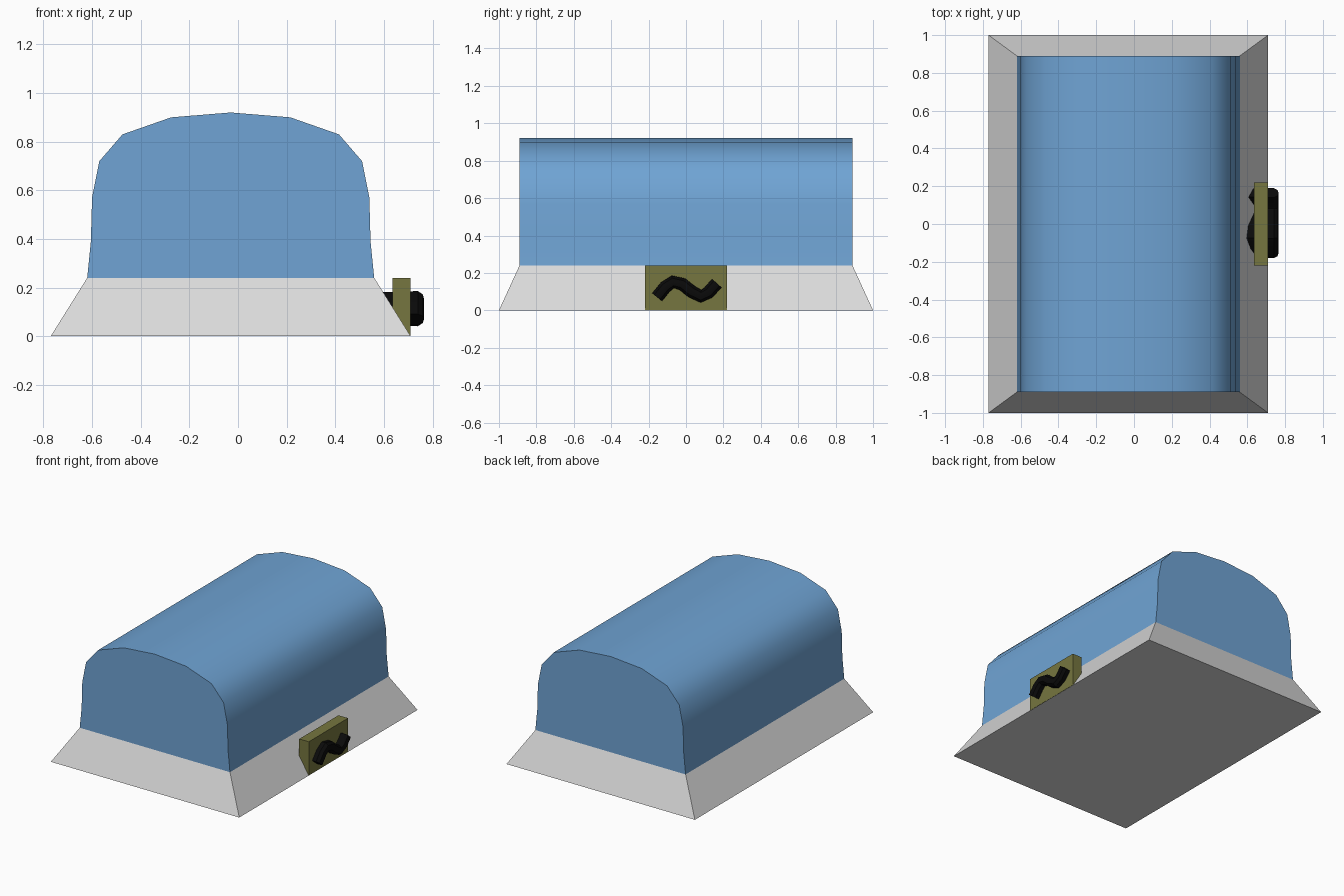
import bpy, bmesh
from mathutils import Vector

cube = bpy.data.objects.get("Cube")
if cube:
    bpy.data.objects.remove(cube, do_unlink=True)

CX = -0.03  # centre line of the main body


def material(name, rgb):
    m = bpy.data.materials.new(name)
    m.use_nodes = True
    m.diffuse_color = (*rgb, 1)
    m.node_tree.nodes["Principled BSDF"].inputs["Base Color"].default_value = (*rgb, 1)
    return m


blue = material("blue", (0.16, 0.37, 0.66))
grey = material("light grey", (0.70, 0.70, 0.70))
olive = material("olive", (0.18, 0.18, 0.05))
black = material("black", (0.003, 0.003, 0.003))


def loft(name, rings, mat, smooth=None):
    """Skin a list of closed rings and cap both ends."""
    bm = bmesh.new()
    loops = [[bm.verts.new(p) for p in ring] for ring in rings]
    for a, b in zip(loops, loops[1:]):
        for i in range(len(a)):
            j = (i + 1) % len(a)
            bm.faces.new((a[i], a[j], b[j], b[i]))
    bm.faces.new(loops[0])
    bm.faces.new(loops[-1])
    bmesh.ops.recalc_face_normals(bm, faces=bm.faces)
    mesh = bpy.data.meshes.new(name)
    bm.to_mesh(mesh)
    bm.free()
    mesh.materials.append(mat)
    obj = bpy.data.objects.new(name, mesh)
    bpy.context.collection.objects.link(obj)
    if smooth:
        bpy.ops.object.select_all(action='DESELECT')
        obj.select_set(True)
        bpy.context.view_layer.objects.active = obj
        bpy.ops.object.shade_smooth_by_angle(angle=smooth)
    return obj


def rectangle(cx, hx, hy, z):
    return [(cx + sx * hx, sy * hy, z) for sx, sy in ((-1, -1), (1, -1), (1, 1), (-1, 1))]


# Flared base
loft("base", [rectangle(CX, 0.74, 1.0, 0), rectangle(CX, 0.59, 0.89, 0.24)], grey)

# Arched lid, half profile mirrored about the centre line
half = [(0.59, 0.24), (0.575, 0.39), (0.57, 0.57), (0.54, 0.72), (0.445, 0.83), (0.245, 0.90)]
profile = half + [(0, 0.92)] + [(-x, z) for x, z in reversed(half)]
loft("arched_lid", [[(CX + x, y, z) for x, z in profile] for y in (-0.89, 0.89)], blue, 0.524)

# Clasp plate on the long side
loft("clasp_plate", [rectangle(0.6725, 0.0375, 0.22, z) for z in (0.002, 0.24)], olive)

# Wavy ornament running through the plate
path = [Vector(p) for p in ((-0.155, 0.07), (-0.11, 0.125), (-0.07, 0.152), (-0.02, 0.14),
                            (0.03, 0.10), (0.08, 0.075), (0.12, 0.095), (0.165, 0.145))]
section = [(0.59, -0.03), (0.74, -0.034), (0.76, -0.02), (0.765, 0),
           (0.76, 0.02), (0.74, 0.034), (0.59, 0.03)]
rings = []
for i, p in enumerate(path):
    t = (path[min(i + 1, len(path) - 1)] - path[max(i - 1, 0)]).normalized()
    n = Vector((-t.y, t.x))
    rings.append([(x, *(p + n * w)) for x, w in section])
loft("wavy_ornament", rings, black, 0.6)
